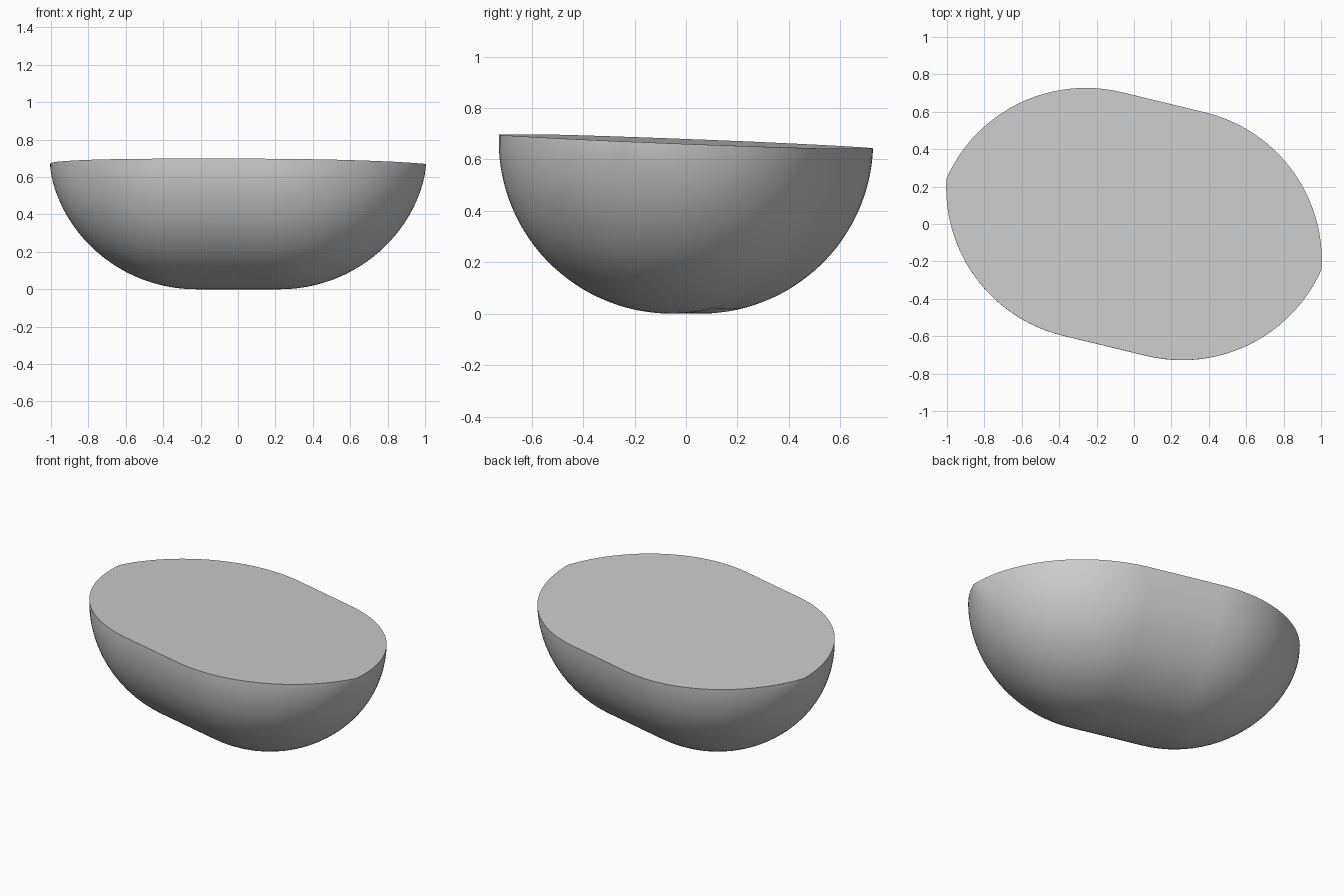
import bpy, bmesh
from math import sin, cos, acos, pi, radians
from mathutils import Matrix, Vector

cube = bpy.data.objects.get("Cube")
if cube:
    bpy.data.objects.remove(cube, do_unlink=True)

RADIUS = 0.67        # radius of the straight middle
HALF_MIDDLE = 0.23   # half length of the straight middle
OFFSET = 0.145       # end arcs are centred below the axis, giving pointed tips
ARC = RADIUS + OFFSET
ARC_STEPS, SPIN_STEPS = 24, 64

# Grey material
grey = bpy.data.materials.new("plain grey")
grey.use_nodes = True
colour = (0.6, 0.6, 0.6, 1)
grey.diffuse_color = colour
grey.node_tree.nodes["Principled BSDF"].inputs["Base Color"].default_value = colour

# Rim profile: a straight side with an arc down to the tip at each end
sweep = acos(OFFSET / ARC)
end = [(HALF_MIDDLE + ARC * sin(a), max(ARC * cos(a) - OFFSET, 0))
       for a in (sweep * i / ARC_STEPS for i in range(ARC_STEPS + 1))]
profile = [(-x, y) for x, y in reversed(end)] + end

# Spin the profile half a turn beneath the long axis
bm = bmesh.new()
verts = [bm.verts.new((x, y, 0)) for x, y in profile]
edges = [bm.edges.new(pair) for pair in zip(verts, verts[1:])]
bmesh.ops.spin(bm, geom=verts + edges, cent=(0, 0, 0), axis=(1, 0, 0),
               angle=-pi, steps=SPIN_STEPS)
bmesh.ops.remove_doubles(bm, verts=bm.verts, dist=0.0001)

# Close the bowl with one flat lid
rim = [e for e in bm.edges if e.is_boundary]
bmesh.ops.edgeloop_fill(bm, edges=rim)
bmesh.ops.recalc_face_normals(bm, faces=bm.faces)

# Turn it a little, tip the lid backwards and stand it on the floor
bm.transform(Matrix.Rotation(radians(-13.6), 4, 'Z') @ Matrix.Rotation(radians(-2.4), 4, 'X'))
lowest = min(v.co.z for v in bm.verts)
bmesh.ops.translate(bm, verts=bm.verts, vec=Vector((0, 0, -lowest)))

mesh = bpy.data.meshes.new("half_capsule")
bm.to_mesh(mesh)
bm.free()
mesh.materials.append(grey)
body = bpy.data.objects.new("half_capsule", mesh)
bpy.context.collection.objects.link(body)

# Smooth hull with a crisp rim
bpy.ops.object.select_all(action='DESELECT')
body.select_set(True)
bpy.context.view_layer.objects.active = body
bpy.ops.object.shade_smooth_by_angle(angle=radians(35))
